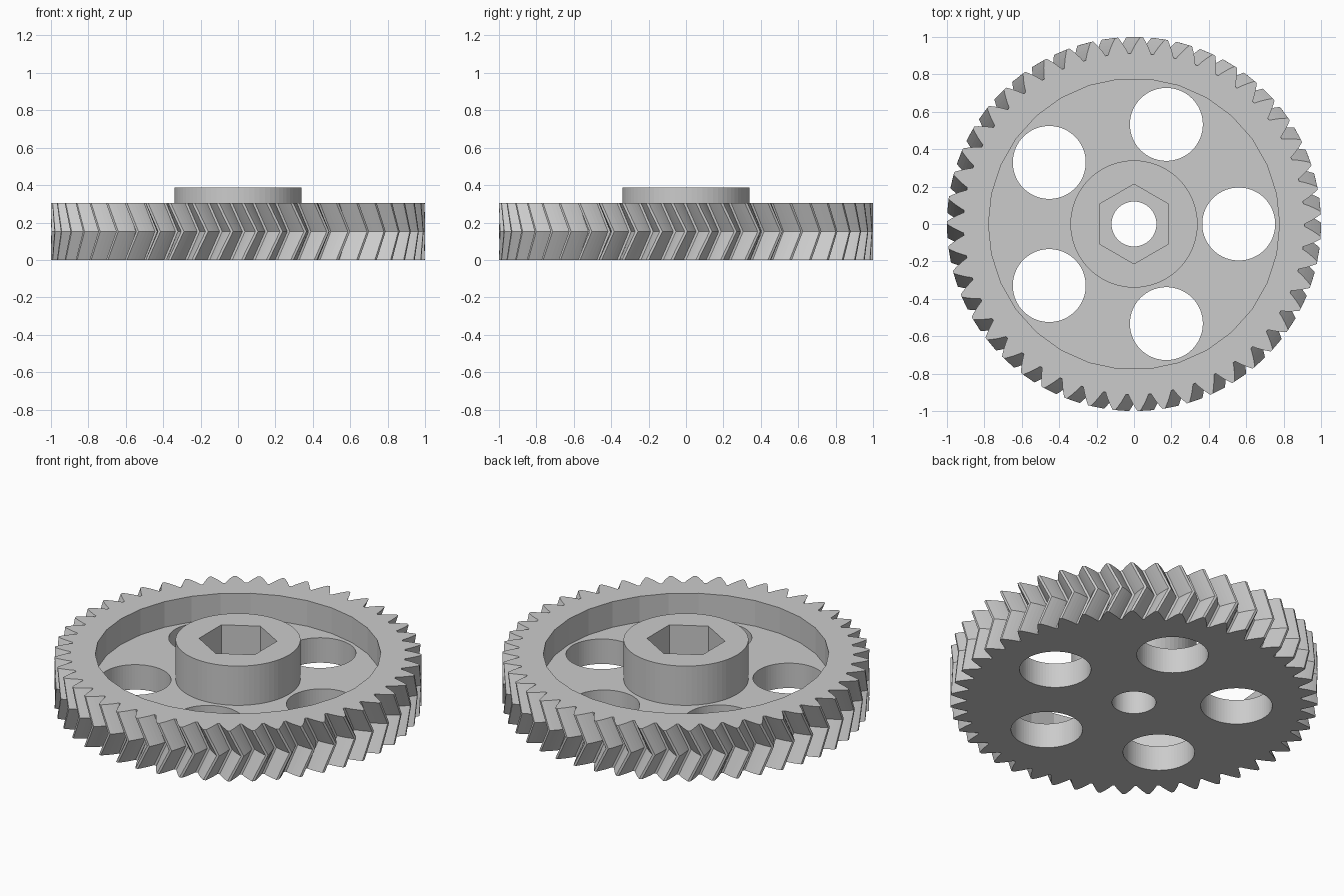
import bpy
import bmesh
from math import acos, cos, pi, radians, sin, tan

cube = bpy.data.objects.get("Cube")
if cube:
    bpy.data.objects.remove(cube, do_unlink=True)

TEETH = 47
TIP, PITCH, ROOT = 1.0, 0.959, 0.912
BASE = PITCH * cos(radians(30))
THICK, FLOOR, HUB_TOP = 0.304, 0.15, 0.386
TWIST = radians(200 / TEETH)

grey = bpy.data.materials.new("light_grey")
grey.use_nodes = True
colour = (0.6, 0.6, 0.6, 1)
grey.diffuse_color = colour
grey.node_tree.nodes["Principled BSDF"].inputs["Base Color"].default_value = colour


def involute(r):
    a = acos(BASE / r)
    return tan(a) - a


def tooth_outline(turn, steps=5):
    """Closed ring of points around all the teeth."""
    flank = []
    for i in range(steps + 1):
        r = ROOT + (TIP - ROOT) * i / steps
        flank.append((r, pi / (2 * TEETH) + involute(PITCH) - involute(r)))
    tooth = [(r, -a) for r, a in flank] + flank[::-1]
    return [(r * cos(a + turn + k * 2 * pi / TEETH), r * sin(a + turn + k * 2 * pi / TEETH))
            for k in range(TEETH) for r, a in tooth]


def cylinder(name, radius, z0, z1, sides=72, x=0, y=0, turn=0):
    bpy.ops.mesh.primitive_cylinder_add(vertices=sides, radius=radius, depth=z1 - z0,
                                        location=(x, y, (z0 + z1) / 2), rotation=(0, 0, turn))
    obj = bpy.context.object
    obj.name = name
    obj.data.materials.append(grey)
    return obj


def cut(target, cutter):
    cutter.hide_render = True
    mod = target.modifiers.new("cut", 'BOOLEAN')
    mod.operation = 'DIFFERENCE'
    mod.solver = 'EXACT'
    mod.object = cutter
    bpy.context.view_layer.objects.active = target
    bpy.ops.object.modifier_apply(modifier=mod.name)
    bpy.data.objects.remove(cutter, do_unlink=True)


# Herringbone wheel: the middle ring is turned against both ends
bm = bmesh.new()
rings = []
for z, turn in ((0, -TWIST), (THICK / 2, 0), (THICK, -TWIST)):
    rings.append([bm.verts.new((x, y, z)) for x, y in tooth_outline(turn)])
for low, high in zip(rings, rings[1:]):
    for i in range(len(low)):
        j = (i + 1) % len(low)
        bm.faces.new((low[i], low[j], high[j], high[i]))
bm.faces.new(rings[0][::-1])
bm.faces.new(rings[-1])
mesh = bpy.data.meshes.new("gear_wheel")
bm.to_mesh(mesh)
bm.free()
mesh.materials.append(grey)
wheel = bpy.data.objects.new("gear_wheel", mesh)
bpy.context.collection.objects.link(wheel)

# Recessed web, shaft bore and five lightening holes
cut(wheel, cylinder("recess_cutter", 0.778, FLOOR, 0.5, sides=30, turn=radians(6)))
cut(wheel, cylinder("bore_cutter", 0.12, -0.1, 0.5))
for k in range(5):
    a = k * 2 * pi / 5
    cut(wheel, cylinder("hole_cutter", 0.195, -0.1, 0.5, x=0.56 * cos(a), y=0.56 * sin(a)))

# Hub with hexagonal nut pocket
hub = cylinder("hub", 0.34, FLOOR, HUB_TOP)
cut(hub, cylinder("hex_cutter", 0.213, 0, 0.6, sides=6))
